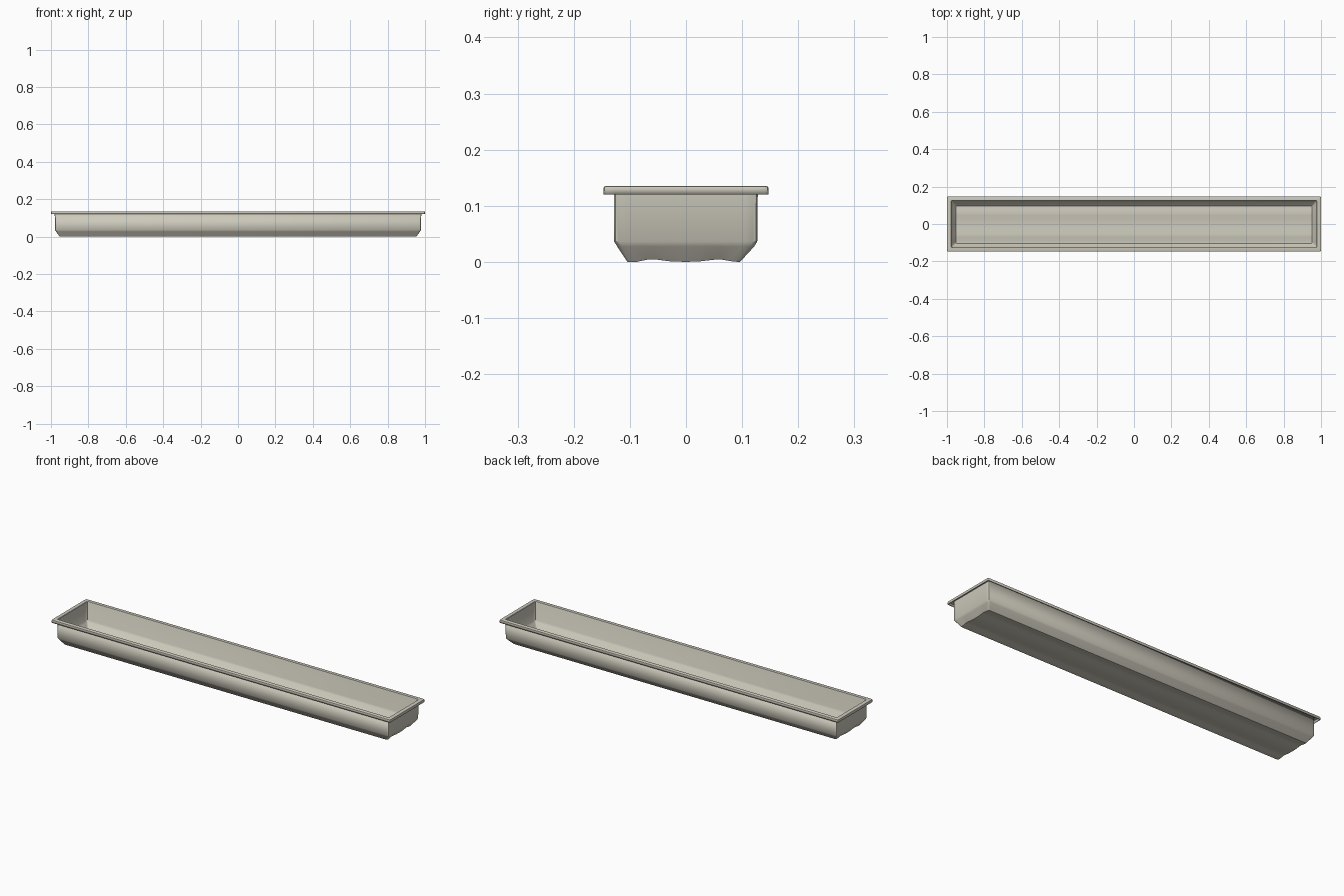
import bpy, bmesh

if "Cube" in bpy.data.objects:
    bpy.data.objects.remove(bpy.data.objects["Cube"])

T = 0.003  # sheet thickness

# Ripple of the floor: (y, height above the lowest point)
RIPPLE = [(-0.2, 0), (-0.085, 0), (-0.065, 0.005), (-0.05, 0.004), (-0.025, 0.0005),
          (0, 0), (0.025, 0.0005), (0.05, 0.004), (0.065, 0.005), (0.085, 0), (0.2, 0)]


def ripple(y):
    for (a, za), (b, zb) in zip(RIPPLE, RIPPLE[1:]):
        if a <= y <= b:
            return za + (zb - za) * (y - a) / (b - a)
    return 0


def ring(bm, hx, y0, y1, z, r, wavy=False):
    """Rounded rectangle: right end from front to back, then left end back to front."""
    end = [(y0, r), (y0 + 0.3 * r, 0.3 * r), (y0 + r, 0)]
    for y, _ in RIPPLE[1:-1]:
        end.append(((y0 + y1) / 2 + y * (y1 - y0) / 0.2, 0))
    end += [(y1 - r, 0), (y1 - 0.3 * r, 0.3 * r), (y1, r)]
    pts = [(hx - i, y) for y, i in end] + [(-hx + i, y) for y, i in reversed(end)]
    return [bm.verts.new((x, y, z + (ripple(y) if wavy else 0))) for x, y in pts]


bm = bmesh.new()
# Upper surface, from the turned-down lip over the rim and down to the floor
rings = [
    ring(bm, 1.000, -0.147, 0.147, 0.120, 0.006),
    ring(bm, 1.000, -0.147, 0.147, 0.131, 0.006),
    ring(bm, 0.999, -0.146, 0.146, 0.134, 0.006),
    ring(bm, 0.996, -0.143, 0.143, 0.135, 0.005),
    ring(bm, 0.979, -0.126, 0.126, 0.135, 0.006),
    ring(bm, 0.977, -0.125, 0.125, 0.133, 0.006),
    ring(bm, 0.976, -0.125, 0.124, 0.037, 0.006),
    ring(bm, 0.971, -0.120, 0.119, 0.029, 0.006),
    ring(bm, 0.952, -0.103, 0.095, T, 0.003, True),
]
for a, b in zip(rings, rings[1:]):
    n = len(a)
    for i in range(n):
        bm.faces.new((a[i], a[(i + 1) % n], b[(i + 1) % n], b[i]))
# Rippled floor strips running the full length
floor = rings[-1]
n = len(floor)
for i in range(n // 2 - 1):
    bm.faces.new((floor[i], floor[i + 1], floor[n - 2 - i], floor[n - 1 - i]))
bmesh.ops.recalc_face_normals(bm, faces=bm.faces)
bm.faces.ensure_lookup_table()
if bm.faces[-1].normal.z < 0:
    bmesh.ops.reverse_faces(bm, faces=bm.faces)

mesh = bpy.data.meshes.new("planter_tray")
bm.to_mesh(mesh)
bm.free()
tray = bpy.data.objects.new("planter_tray", mesh)
bpy.context.collection.objects.link(tray)

# Sheet thickness below and outside the upper surface
solid = tray.modifiers.new("sheet", 'SOLIDIFY')
solid.thickness = T
solid.offset = -1
solid.use_even_offset = True

mat = bpy.data.materials.new("warm_grey")
mat.diffuse_color = (0.61, 0.585, 0.50, 1)
mat.use_nodes = True
mat.node_tree.nodes["Principled BSDF"].inputs["Base Color"].default_value = mat.diffuse_color
mesh.materials.append(mat)

bpy.context.view_layer.objects.active = tray
tray.select_set(True)
bpy.ops.object.shade_smooth_by_angle(angle=0.6)
